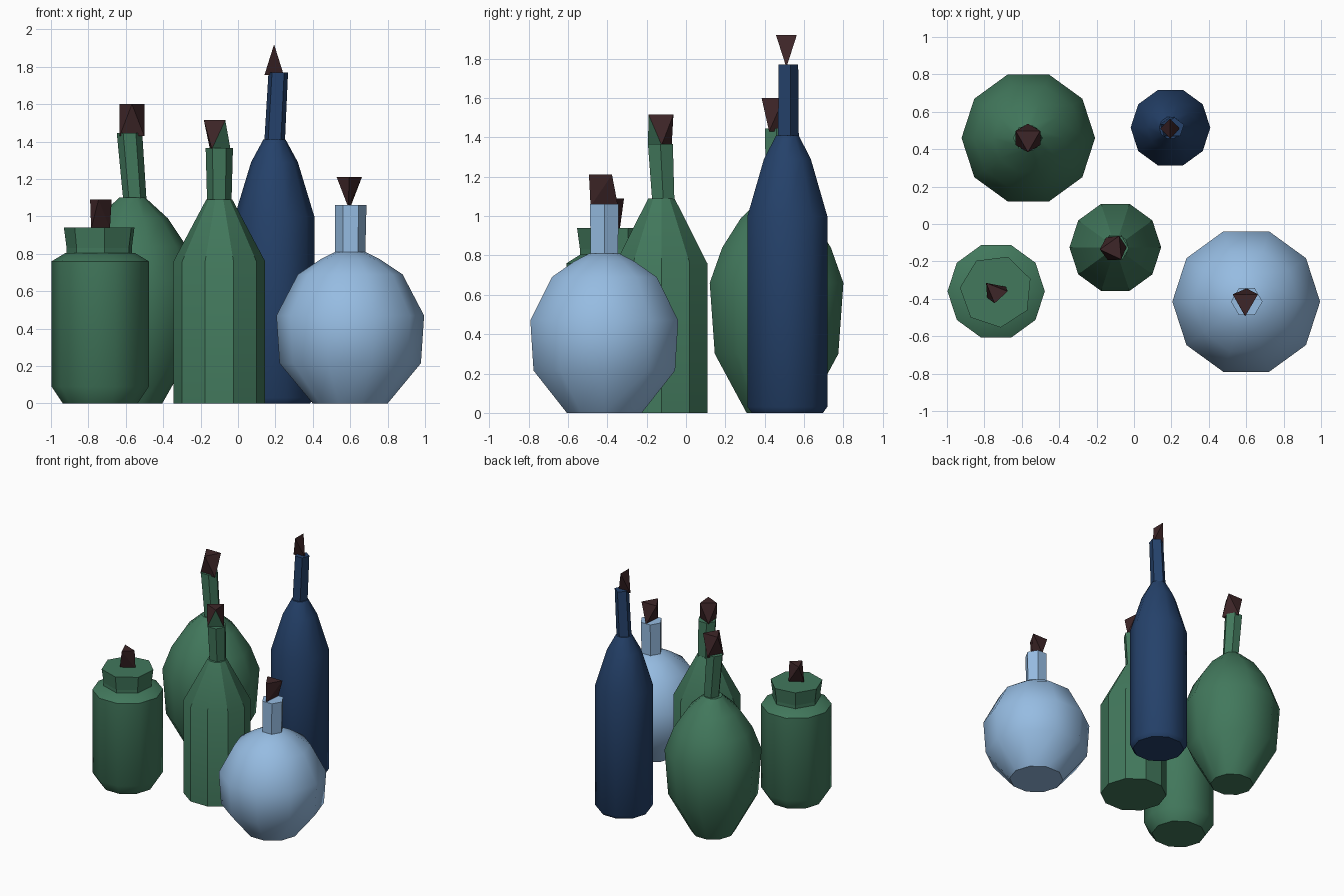
import bpy, bmesh, math

if "Cube" in bpy.data.objects:
    bpy.data.objects.remove(bpy.data.objects["Cube"])


def material(name, rgb):
    m = bpy.data.materials.new(name)
    m.diffuse_color = (*rgb, 1)
    m.use_nodes = True
    m.node_tree.nodes["Principled BSDF"].inputs["Base Color"].default_value = m.diffuse_color
    return m


GREEN = material("green glass", (0.054, 0.188, 0.107))
SKY = material("light blue glass", (0.305, 0.503, 0.76))
NAVY = material("navy glass", (0.018, 0.053, 0.144))
CORK = material("dark cork", (0.048, 0.019, 0.021))


def finish(bm, name, mats, angle=None):
    bmesh.ops.recalc_face_normals(bm, faces=bm.faces[:])
    me = bpy.data.meshes.new(name)
    bm.to_mesh(me)
    bm.free()
    for m in mats:
        me.materials.append(m)
    ob = bpy.data.objects.new(name, me)
    bpy.context.collection.objects.link(ob)
    if angle:
        bpy.ops.object.select_all(action='DESELECT')
        ob.select_set(True)
        bpy.context.view_layer.objects.active = ob
        bpy.ops.object.shade_smooth_by_angle(angle=math.radians(angle))
    return ob


def lathe(name, rings, sides, mat, rot=0, angle=None):
    """Closed stack of polygon rings (cx, cy, z, radius)."""
    bm = bmesh.new()
    loops = []
    for cx, cy, z, r in rings:
        loops.append([bm.verts.new((cx + r * math.cos(rot + math.tau * i / sides),
                                    cy + r * math.sin(rot + math.tau * i / sides), z))
                      for i in range(sides)])
    for a, b in zip(loops, loops[1:]):
        for i in range(sides):
            j = (i + 1) % sides
            bm.faces.new((a[i], a[j], b[j], b[i]))
    bm.faces.new(loops[0][::-1])
    bm.faces.new(loops[-1])
    return finish(bm, name, [mat], angle)


def cork(name, cx, cy, z0, z1, top, bottom, green_side=False):
    """Faceted stopper: hull of top and bottom points (angle in degrees, radius)."""
    bm = bmesh.new()
    for pts, z in ((top, z1), (bottom, z0)):
        for a, r in pts:
            a = math.radians(a)
            bm.verts.new((cx + r * math.cos(a), cy + r * math.sin(a), z))
    bmesh.ops.convex_hull(bm, input=bm.verts[:])
    bmesh.ops.recalc_face_normals(bm, faces=bm.faces[:])
    if green_side:
        max(bm.faces, key=lambda f: f.normal.x - f.normal.y).material_index = 1
    finish(bm, name, [CORK, GREEN])


def tri(start, r):
    return [(start + 120 * i, r) for i in range(3)]


# name, centre, body profile (z, radius), smooth angle, glass,
# neck rings (dx, dy, z, radius), neck sides, neck rotation
BOTTLES = [
    ("egg_bottle", -0.565, 0.46,
     [(0, .16), (.30, .33), (.66, .357), (.84, .29), (.99, .19), (1.10, .07)], 40, GREEN,
     [(.015, 0, 1.07, .062), (-.015, 0, 1.445, .068)], 6, 0),
    ("tall_bottle", 0.195, 0.515,
     [(0, .19), (.03, .213), (1.0, .213), (1.29, .125), (1.41, .06)], 40, NAVY,
     [(.0, 0, 1.39, .058), (.02, 0, 1.77, .055)], 5, .3),
    ("straight_bottle", -0.10, -0.125,
     [(0, .245), (.76, .245), (1.09, .07)], 30, GREEN,
     [(0, .01, 1.07, .065), (0, -.005, 1.365, .073)], 6, 0),
    ("round_bottle", 0.60, -0.415,
     [(0, .20), (.215, .378), (.47, .395), (.69, .28), (.77, .16), (.81, .08)], 45, SKY,
     [(0, 0, .78, .08), (.003, 0, 1.06, .084)], 6, 0),
    ("wide_jar", -0.737, -0.36,
     [(0, .20), (.09, .26), (.76, .26), (.805, .185)], 40, GREEN,
     [(0, 0, .79, .18), (0, 0, .83, .18), (0, 0, .94, .195)], 7, .35),
]
for name, x, y, body, ang, mat, neck, sides, rot in BOTTLES:
    lathe(name + "_body", [(x, y, z, r) for z, r in body], 10, mat, angle=ang)
    lathe(name + "_neck", [(x + dx, y + dy, z, r) for dx, dy, z, r in neck], sides, mat, rot)

# stoppers
cork("egg_bottle_cork", -0.567, 0.46, 1.43, 1.60, tri(30, .076), tri(90, .076))
cork("tall_bottle_cork", 0.193, 0.51, 1.755, 1.92,
     [(90, .053), (270, .053)], [(0, .052), (180, .052)])
cork("straight_bottle_cork", -0.11, -0.13, 1.36, 1.515,
     tri(-55, .073), tri(5, .07), green_side=True)
cork("round_bottle_cork", 0.595, -0.415, 1.05, 1.21, tri(30, .078), [(85, .07), (265, .07)])
cork("wide_jar_cork", -0.735, -0.365, .935, 1.09,
     [(138, .075), (5, .06), (260, .06)], [(210, .058), (30, .058)])
